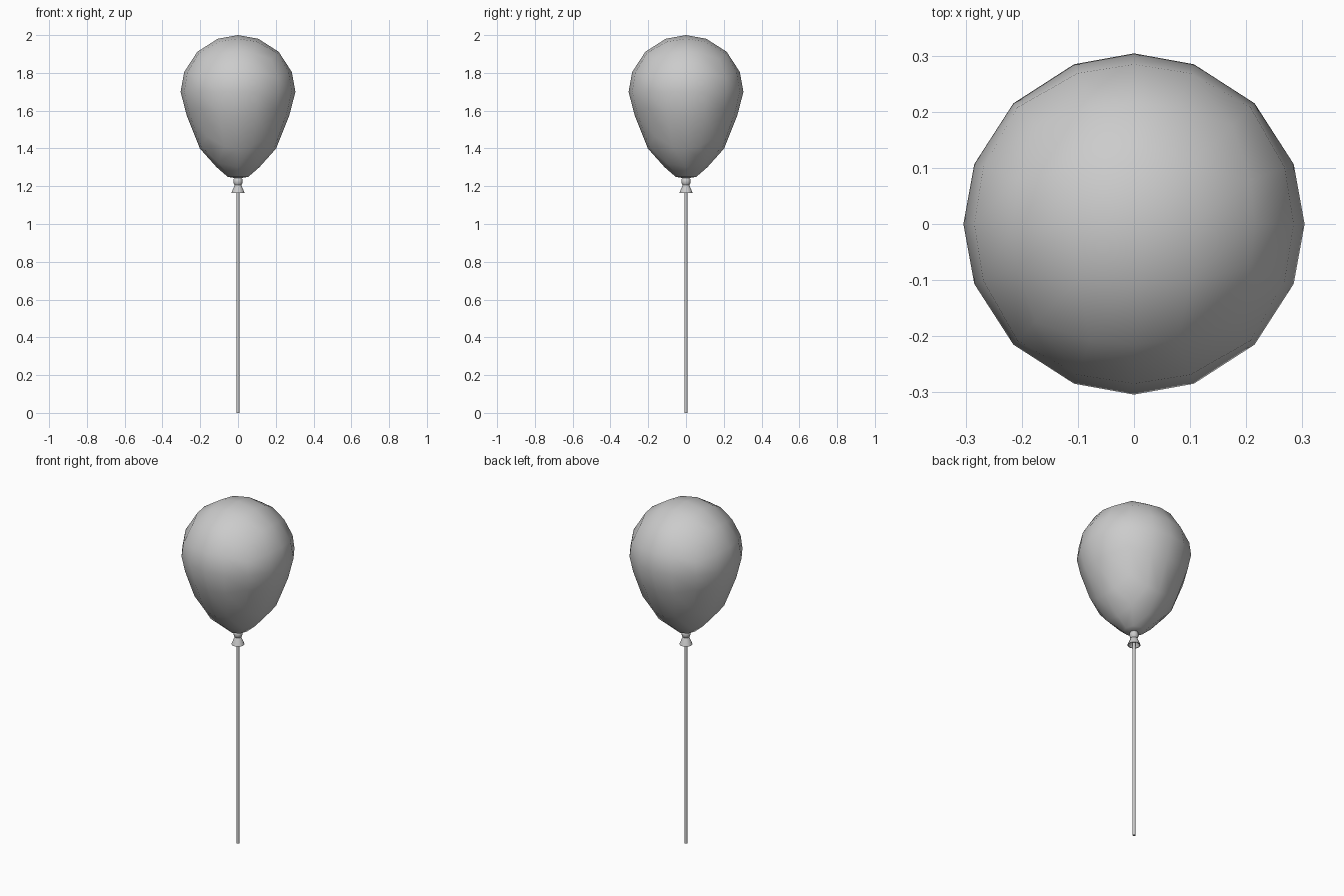
import bpy, bmesh, math
from mathutils import Vector

default = bpy.data.objects.get("Cube")
if default:
    bpy.data.objects.remove(default, do_unlink=True)

grey = bpy.data.materials.new("plain grey")
grey.use_nodes = True
colour = (0.6, 0.6, 0.6, 1)
grey.diffuse_color = colour
grey.node_tree.nodes["Principled BSDF"].inputs["Base Color"].default_value = colour


def finish(name, bm, angle=None):
    """Turn a bmesh into a smooth-shaded object."""
    bmesh.ops.recalc_face_normals(bm, faces=bm.faces[:])
    mesh = bpy.data.meshes.new(name)
    bm.to_mesh(mesh)
    bm.free()
    mesh.materials.append(grey)
    mesh.shade_smooth()
    if angle is not None:
        mesh.set_sharp_from_angle(angle=math.radians(angle))
    obj = bpy.data.objects.new(name, mesh)
    bpy.context.collection.objects.link(obj)
    return obj


def lathe(name, profile, sides, angle):
    """Revolve a (radius, height) profile about the vertical axis."""
    bm = bmesh.new()
    rings = []
    for r, z in profile:
        turns = [2 * math.pi * i / sides for i in range(sides)]
        rings.append([bm.verts.new((r * math.cos(a), r * math.sin(a), z)) for a in turns])
    for low, high in zip(rings, rings[1:]):
        for i in range(sides):
            j = (i + 1) % sides
            bm.faces.new((low[i], low[j], high[j], high[i]))
    bm.faces.new(rings[0])
    bm.faces.new(rings[-1])
    return finish(name, bm, angle)


# Balloon: a cube-based sphere whose lower half is drawn out to a blunt tip
RADIUS, TOP, MIDDLE = 0.304, 0.30, 1.70
# depth on unit sphere, depth below the middle, width factor
TAPER = [(0, 0, 1), (0.35, 0.124, 0.955), (0.707, 0.30, 0.94),
         (0.937, 0.40, 1.06), (1, 0.46, 1.06)]


def taper(s):
    for (s0, d0, w0), (s1, d1, w1) in zip(TAPER, TAPER[1:]):
        if s <= s1:
            t = (s - s0) / (s1 - s0)
            return d0 + t * (d1 - d0), w0 + t * (w1 - w0)
    return TAPER[-1][1:]


bm = bmesh.new()
bmesh.ops.create_cube(bm, size=2)
bmesh.ops.subdivide_edges(bm, edges=bm.edges[:], cuts=3, use_grid_fill=True)
for v in bm.verts:
    unit = Vector([c * 0.75 if 0.1 < abs(c) < 0.9 else c for c in v.co]).normalized()
    if unit.z >= 0:
        height, width = unit.z * TOP, 1
    else:
        depth, width = taper(-unit.z)
        height = -depth
    v.co = (unit.x * RADIUS * width, unit.y * RADIUS * width, MIDDLE + height)

# Extra ring around the tip
bm.verts.ensure_lookup_table()
tip = min(bm.verts, key=lambda v: v.co.z)
outer = set(bm.verts)
bmesh.ops.inset_region(bm, faces=list(tip.link_faces), thickness=0.02)
tip = min(bm.verts, key=lambda v: v.co.z)
for v in {v for f in tip.link_faces for v in f.verts} - {tip}:
    v.co.xy = v.co.xy.normalized() * 0.055
    v.co.z = 1.25
finish("balloon", bm)

# Knot: a bead and a hollow flared skirt
lathe("knot_bead", [(0.010, 1.25), (0.022, 1.24), (0.025, 1.225),
                    (0.021, 1.21), (0.012, 1.20)], 12, 60)
lathe("knot_skirt", [(0.013, 1.212), (0.019, 1.203), (0.035, 1.164),
                     (0.031, 1.164), (0.010, 1.195)], 12, 40)

# String
lathe("string", [(0.008, 0), (0.008, 1.20)], 8, 50)
